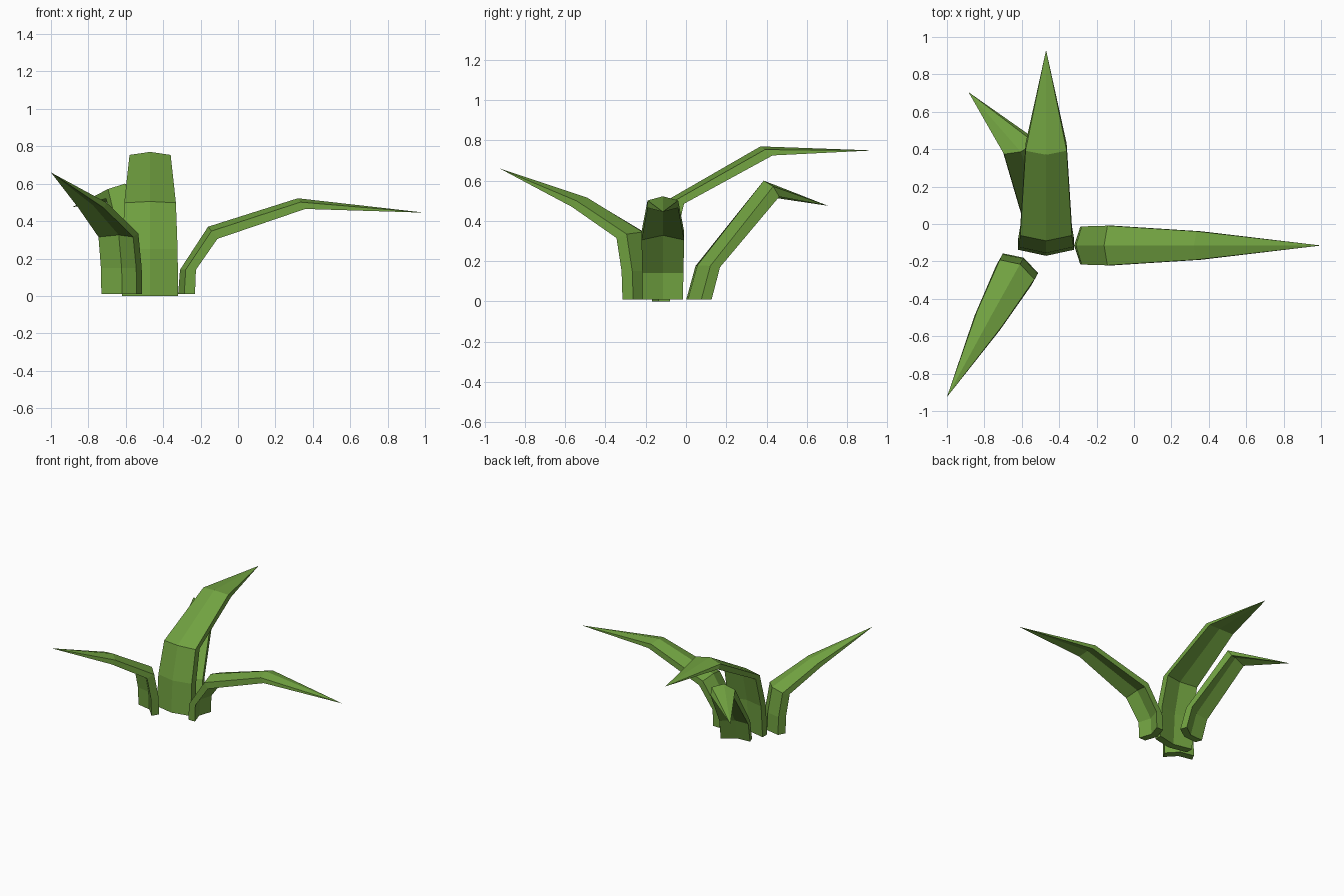
import bpy, bmesh
from mathutils import Vector

cube = bpy.data.objects.get("Cube")
if cube:
    bpy.data.objects.remove(cube, do_unlink=True)

green = bpy.data.materials.new("leaf_green")
green.use_nodes = True
colour = (0.165, 0.36, 0.052, 1)
green.diffuse_color = colour
green.node_tree.nodes["Principled BSDF"].inputs["Base Color"].default_value = colour


def leaf(name, root, heading, rings, tip):
    """Folded leaf: each ring is (ridge out, ridge z, underside out, underside z, half width)."""
    out = Vector((*heading, 0)).normalized()
    side = Vector((out.y, -out.x, 0))
    base = Vector((*root, 0))
    up = Vector((0, 0, 1))
    bm = bmesh.new()
    loops = []
    for ridge_d, ridge_z, under_d, under_z, half in rings:
        ridge = base + out * ridge_d + up * ridge_z
        under = base + out * under_d + up * under_z
        edge = ridge.lerp(under, 0.36)
        fold = ridge.lerp(under, 0.64)
        w = side * half
        points = (ridge, edge + w, under + w, fold, under - w, edge - w)
        loops.append([bm.verts.new(p) for p in points])
    # Skin between neighbouring rings
    for a, b in zip(loops, loops[1:]):
        for i in range(6):
            j = (i + 1) % 6
            bm.faces.new((a[i], a[j], b[j], b[i]))
    # Pointed tip and chevron foot
    point = bm.verts.new(tip)
    last, foot = loops[-1], loops[0]
    for i in range(6):
        bm.faces.new((last[i], last[(i + 1) % 6], point))
    bm.faces.new((foot[0], foot[3], foot[2], foot[1]))
    bm.faces.new((foot[0], foot[5], foot[4], foot[3]))
    bmesh.ops.recalc_face_normals(bm, faces=bm.faces[:])
    mesh = bpy.data.meshes.new(name)
    bm.to_mesh(mesh)
    bm.free()
    mesh.materials.append(green)
    obj = bpy.data.objects.new(name, mesh)
    bpy.context.collection.objects.link(obj)


# Broad leaf arching backwards
leaf("tall_back_leaf", (-0.47, -0.17), (0, 1),
     [(0, 0, 0.09, 0, 0.15),
      (0.015, 0.25, 0.105, 0.25, 0.147),
      (0.08, 0.505, 0.16, 0.485, 0.138),
      (0.54, 0.77, 0.6, 0.725, 0.11)],
     (-0.47, 0.93, 0.75))

# Long low leaf on the model's left
leaf("left_side_leaf", (-0.32, -0.115), (1, 0),
     [(0, 0.01, 0.09, 0.01, 0.1),
      (0.01, 0.14, 0.095, 0.14, 0.102),
      (0.16, 0.37, 0.21, 0.305, 0.106),
      (0.64, 0.522, 0.68, 0.465, 0.076)],
     (1, -0.115, 0.445))

# Leaf reaching to the front right corner
leaf("front_right_leaf", (-0.59, -0.18), (-0.487, -0.873),
     [(0, 0.01, 0.095, 0.01, 0.108),
      (0.005, 0.15, 0.1, 0.15, 0.108),
      (0.04, 0.345, 0.13, 0.315, 0.106),
      (0.355, 0.515, 0.4, 0.47, 0.078)],
     (-1, -0.925, 0.66))

# Smaller leaf at the back, with its tip swept sideways
leaf("small_back_leaf", (-0.47, 0.01), (-0.34, 0.94),
     [(0, 0.01, 0.085, 0.01, 0.11),
      (0.05, 0.18, 0.13, 0.17, 0.108),
      (0.4, 0.6, 0.45, 0.52, 0.088)],
     (-0.885, 0.705, 0.475))
